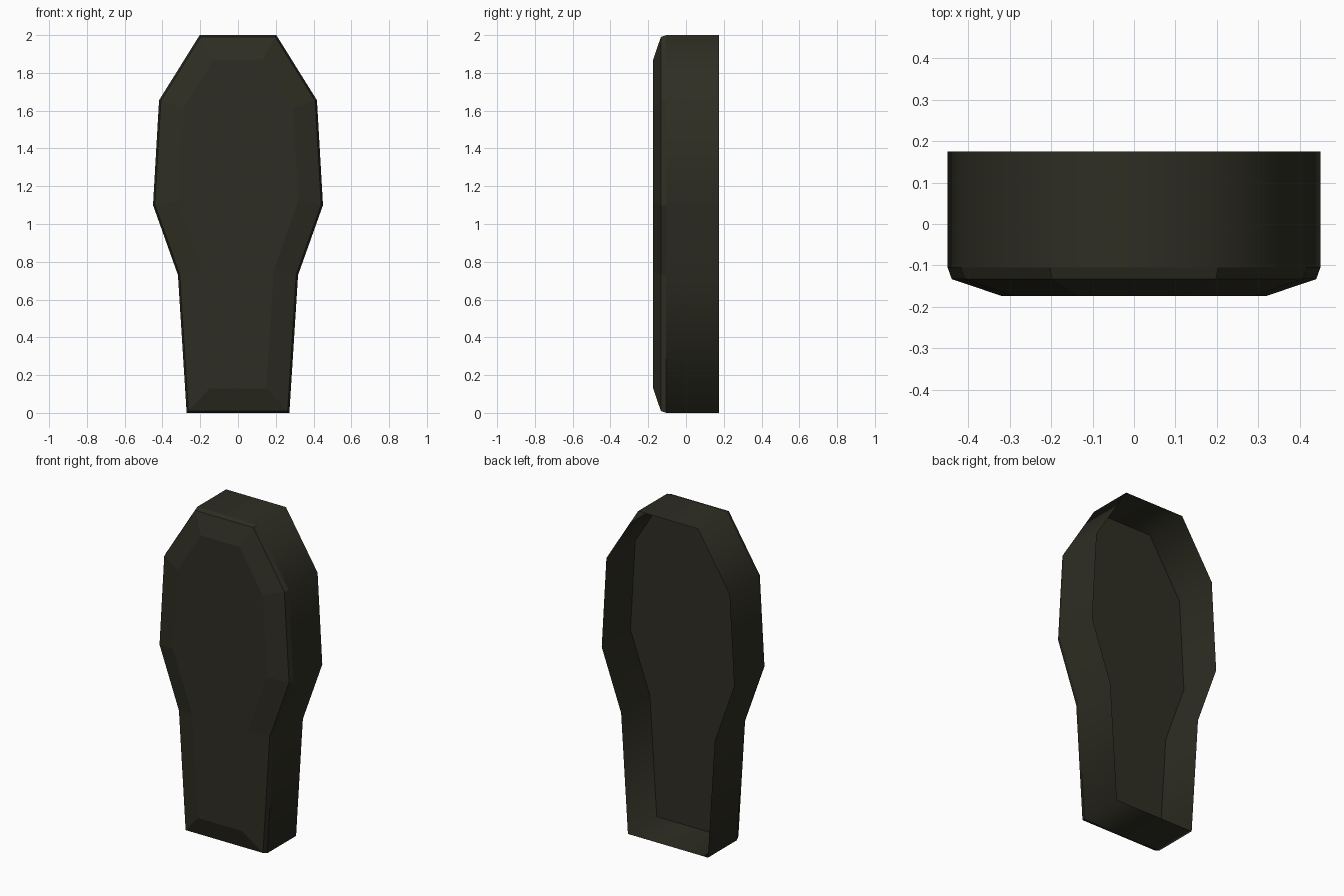
import bpy
from mathutils import Vector

if "Cube" in bpy.data.objects:
    bpy.data.objects.remove(bpy.data.objects["Cube"])

# Right half of the outline (x, z), from foot to head, mirrored to close the loop
HALF = [(0.272, 0.0), (0.318, 0.73), (0.45, 1.10), (0.418, 1.655), (0.203, 2.0)]
OUTLINE = HALF + [(-x, z) for x, z in reversed(HALF)]

mat = bpy.data.materials.new("dark olive")
mat.diffuse_color = (0.028, 0.027, 0.017, 1)
mat.use_nodes = True
mat.node_tree.nodes["Principled BSDF"].inputs["Base Color"].default_value = mat.diffuse_color


def inset(points, d):
    """Move every edge of a counter-clockwise loop inwards by d."""
    out = []
    n = len(points)
    for i in range(n):
        p = Vector(points[i])
        a = (p - Vector(points[i - 1])).normalized()
        b = (Vector(points[(i + 1) % n]) - p).normalized()
        na, nb = Vector((-a.y, a.x)), Vector((-b.y, b.x))
        out.append(tuple(p + (na + nb) * d / (1 + na.dot(nb))))
    return out


def loft(name, rings, cap=False, smooth=False):
    """Join (inset, y) rings of the outline from back to front."""
    verts, faces = [], []
    n = len(OUTLINE)
    for d, y in rings:
        verts += [(x, y, z) for x, z in inset(OUTLINE, d)]
    for r in range(len(rings) - 1):
        for i in range(n):
            j = (i + 1) % n
            faces.append((r * n + i, r * n + n + i, r * n + n + j, r * n + j)[::-1])
    if cap:
        faces.append(tuple(range((len(rings) - 1) * n, len(rings) * n)))
    me = bpy.data.meshes.new(name)
    me.from_pydata(verts, [], faces)
    me.materials.append(mat)
    if smooth:
        me.shade_smooth()
    ob = bpy.data.objects.new(name, me)
    bpy.context.collection.objects.link(ob)
    return ob


# Thin side walls, open at the back
loft("side_walls", [(0, 0.175), (0, -0.105)], smooth=True)

# Flat inner floor facing the open back
floor = loft("inner_floor", [(0, -0.104)], cap=True)
floor.data.flip_normals()

# Lid with a narrow bevelled rim, a wide chamfer and a raised flat panel
loft("lid", [(0, -0.105), (0.01, -0.133), (0.13, -0.174)], cap=True)
